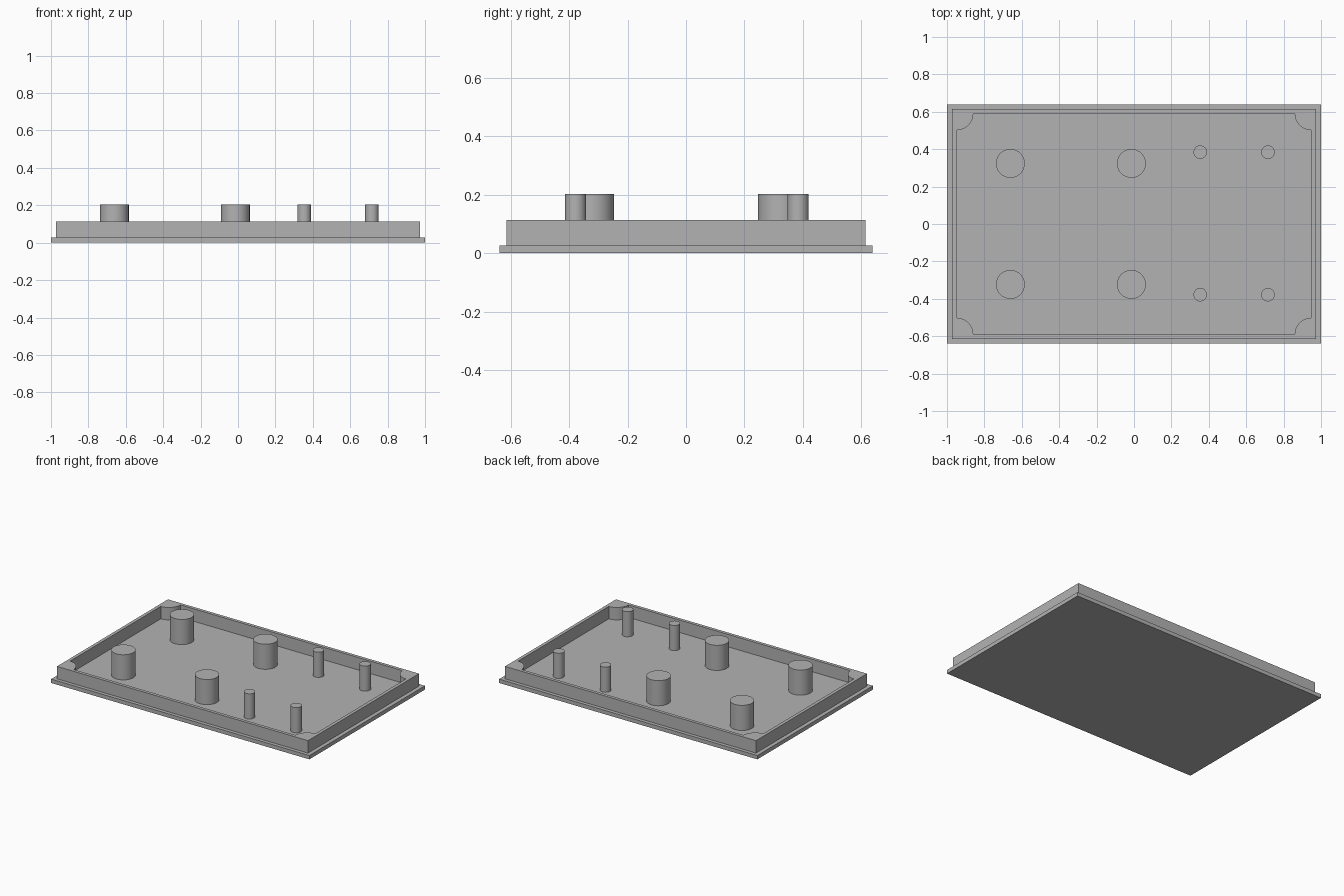
import bpy, bmesh, math

if "Cube" in bpy.data.objects:
    bpy.data.objects.remove(bpy.data.objects["Cube"])

grey = bpy.data.materials.new("plain_grey")
grey.diffuse_color = (0.45, 0.45, 0.45, 1)
grey.use_nodes = True
grey.node_tree.nodes["Principled BSDF"].inputs["Base Color"].default_value = grey.diffuse_color

BASE_Z, WALL_Z, PEG_Z = 0.027, 0.114, 0.203
POST_R, ARC_STEPS = 0.09, 10


def finish(name, bm):
    bmesh.ops.recalc_face_normals(bm, faces=bm.faces)
    mesh = bpy.data.meshes.new(name)
    bm.to_mesh(mesh)
    bm.free()
    mesh.materials.append(grey)
    obj = bpy.data.objects.new(name, mesh)
    bpy.context.collection.objects.link(obj)
    bpy.context.view_layer.objects.active = obj
    obj.select_set(True)
    bpy.ops.object.shade_smooth_by_angle(angle=math.radians(30))
    obj.select_set(False)


def rectangle(hx, hy):
    return [(-hx, -hy), (hx, -hy), (hx, hy), (-hx, hy)]


def scooped_rectangle(hx, hy, r):
    # Rectangle whose corners are cut by round posts centred on each corner
    points = []
    for i, (cx, cy) in enumerate(rectangle(hx, hy)):
        for k in range(ARC_STEPS + 1):
            a = math.pi / 2 * (i + 1 - k / ARC_STEPS)
            points.append((cx + r * math.cos(a), cy + r * math.sin(a)))
    return points


def ring(bm, points, z):
    return [bm.verts.new((x, y, z)) for x, y in points]


def bridge(bm, a, b):
    for i in range(len(a)):
        j = (i + 1) % len(a)
        bm.faces.new((a[i], a[j], b[j], b[i]))


def loop_edges(bm, loop):
    return [bm.edges.get((v, loop[(i + 1) % len(loop)])) for i, v in enumerate(loop)]


# Tray: base plate with a stepped-in rim wall and corner posts
bm = bmesh.new()
plate, wall = rectangle(1.0, 0.639), rectangle(0.972, 0.614)
inside = scooped_rectangle(0.949, 0.591, POST_R)
outer = [ring(bm, plate, 0), ring(bm, plate, BASE_Z),
         ring(bm, wall, BASE_Z), ring(bm, wall, WALL_Z)]
for low, high in zip(outer, outer[1:]):
    bridge(bm, low, high)
inner_top, inner_floor = ring(bm, inside, WALL_Z), ring(bm, inside, BASE_Z)
bridge(bm, inner_top, inner_floor)
bm.faces.new(outer[0])
bm.faces.new(inner_floor)
bmesh.ops.triangle_fill(bm, use_beauty=True, normal=(0, 0, 1),
                        edges=loop_edges(bm, outer[3]) + loop_edges(bm, inner_top))
finish("tray", bm)


# Pegs: four thick and four thin, standing on the tray floor
def peg(name, x, y, r):
    bm = bmesh.new()
    bmesh.ops.create_cone(bm, cap_ends=True, segments=48, radius1=r, radius2=r,
                          depth=PEG_Z - BASE_Z)
    bmesh.ops.translate(bm, verts=bm.verts, vec=(x, y, (PEG_Z + BASE_Z) / 2))
    finish(name, bm)


for x in (-0.661, -0.014):
    for y in (-0.323, 0.324):
        peg("thick_peg", x, y, 0.077)
for x in (0.354, 0.716):
    for y in (-0.378, 0.384):
        peg("thin_peg", x, y, 0.036)
